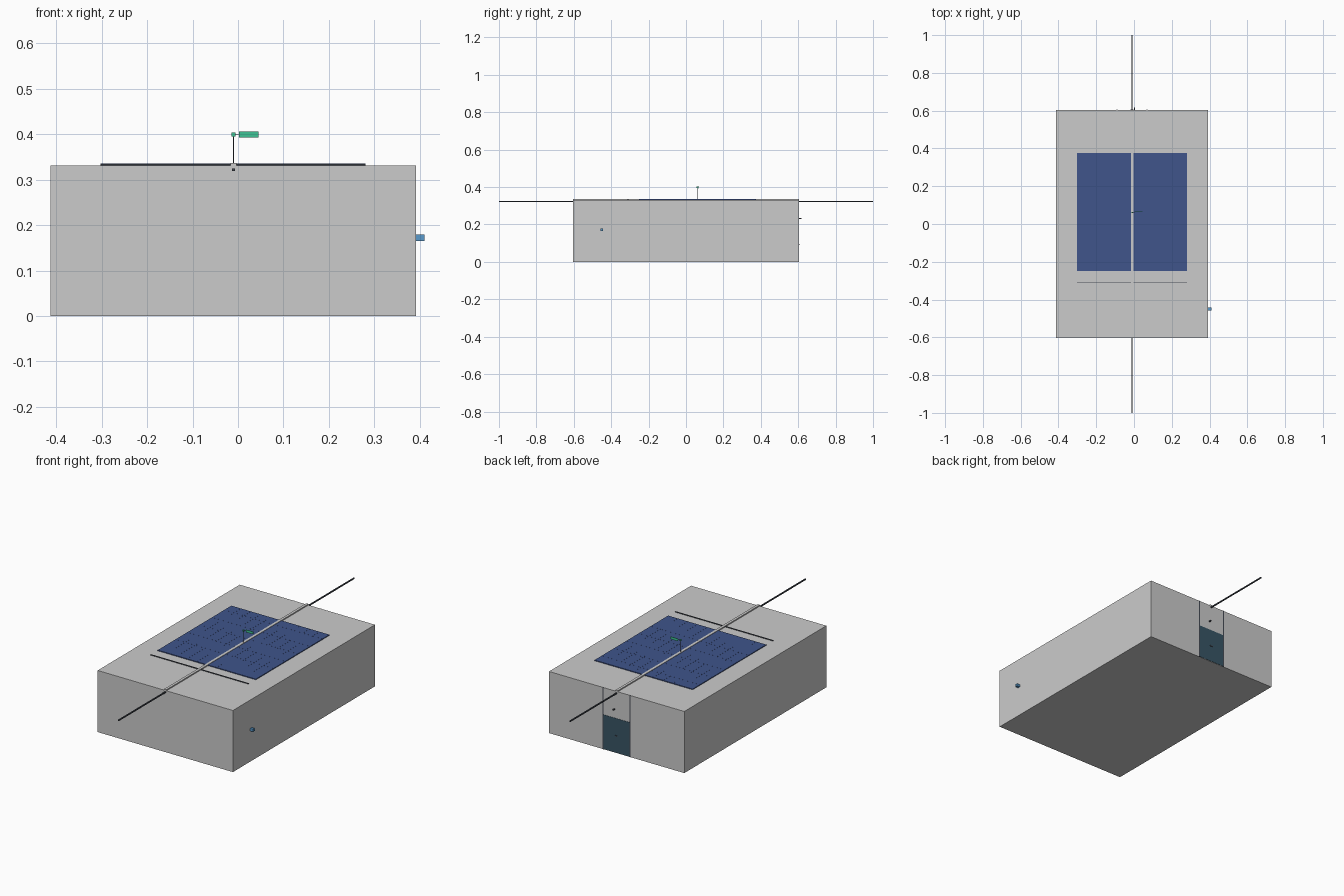
import bpy
from mathutils import Vector

if "Cube" in bpy.data.objects:
    bpy.data.objects.remove(bpy.data.objects["Cube"])


def material(name, color):
    m = bpy.data.materials.new(name)
    m.diffuse_color = (*color, 1)
    m.use_nodes = True
    m.node_tree.nodes["Principled BSDF"].inputs["Base Color"].default_value = m.diffuse_color
    return m


BLUE = material("panel_blue", (0.05, 0.09, 0.26))
GREEN = material("flag_green", (0.05, 0.55, 0.30))
DOOR = material("door_blue", (0.04, 0.09, 0.13))
LIGHT_BLUE = material("port_blue", (0.10, 0.32, 0.60))
DARK = material("dark_metal", (0.06, 0.07, 0.09))


def box(name, x, y, z, mat=None):
    """Box from (min, max) ranges."""
    lo, hi = Vector((x[0], y[0], z[0])), Vector((x[1], y[1], z[1]))
    bpy.ops.mesh.primitive_cube_add(size=1, location=(lo + hi) / 2)
    o = bpy.context.object
    o.name = name
    o.scale = hi - lo
    bpy.ops.object.transform_apply(location=False, rotation=False, scale=True)
    if mat:
        o.data.materials.append(mat)
    return o


def around(c, w):
    return (c - w / 2, c + w / 2)


CX = -0.01      # centre line of the body
TOP = 0.331

# main body
box("body", (CX - 0.402, CX + 0.402), (-0.603, 0.603), (0, TOP))

# long rod through the body and rail on the roof
box("long_rod", around(CX, 0.006), (-1, 1), around(0.322, 0.006), DARK)
box("roof_rail", around(CX, 0.014), (-0.603, 0.603), (TOP - 0.002, 0.337))

# blue roof panel with thin grid wires, and a loose bar in front
PX, PY = (-0.302, 0.281), (-0.25, 0.375)
box("roof_panel", PX, PY, (TOP - 0.001, 0.335), BLUE)
for i in range(1, 10):
    x = PX[0] + (PX[1] - PX[0]) * i / 10
    box("panel_wire_long", around(x, 0.001), PY, (0.334, 0.3353), BLUE)
for y in (-0.10, 0.0, 0.105, 0.21, 0.315):
    box("panel_wire_cross", PX, around(y, 0.001), (0.334, 0.3353), BLUE)
box("roof_bar", PX, around(-0.31, 0.003), (TOP - 0.001, 0.335), DARK)

# flag on a thin mast
box("flag_mast", around(CX, 0.002), around(0.06, 0.002), (0.335, 0.402), DARK)
box("mast_head", around(CX, 0.008), around(0.06, 0.006), (0.395, 0.404), GREEN)
box("flag_arm", (CX, 0.003), around(0.063, 0.002), around(0.4, 0.002), DARK)
box("flag", (0.002, 0.045), around(0.065, 0.003), (0.393, 0.406), GREEN)

# back door, its side tracks and two small handles
box("door", around(CX, 0.156), (0.6, 0.6045), (0.002, 0.186), DOOR)
for s in (-1, 1):
    box("door_track", around(CX + s * 0.08, 0.005), (0.6, 0.605), (0, TOP), DARK)
box("door_handle", around(CX, 0.015), (0.602, 0.607), around(0.092, 0.005), DARK)
box("latch", around(0.003, 0.006), (0.602, 0.617), around(0.233, 0.005), DARK)

# small port on the right side
box("side_port", (0.39, 0.41), around(-0.45, 0.014), (0.165, 0.179), LIGHT_BLUE)
